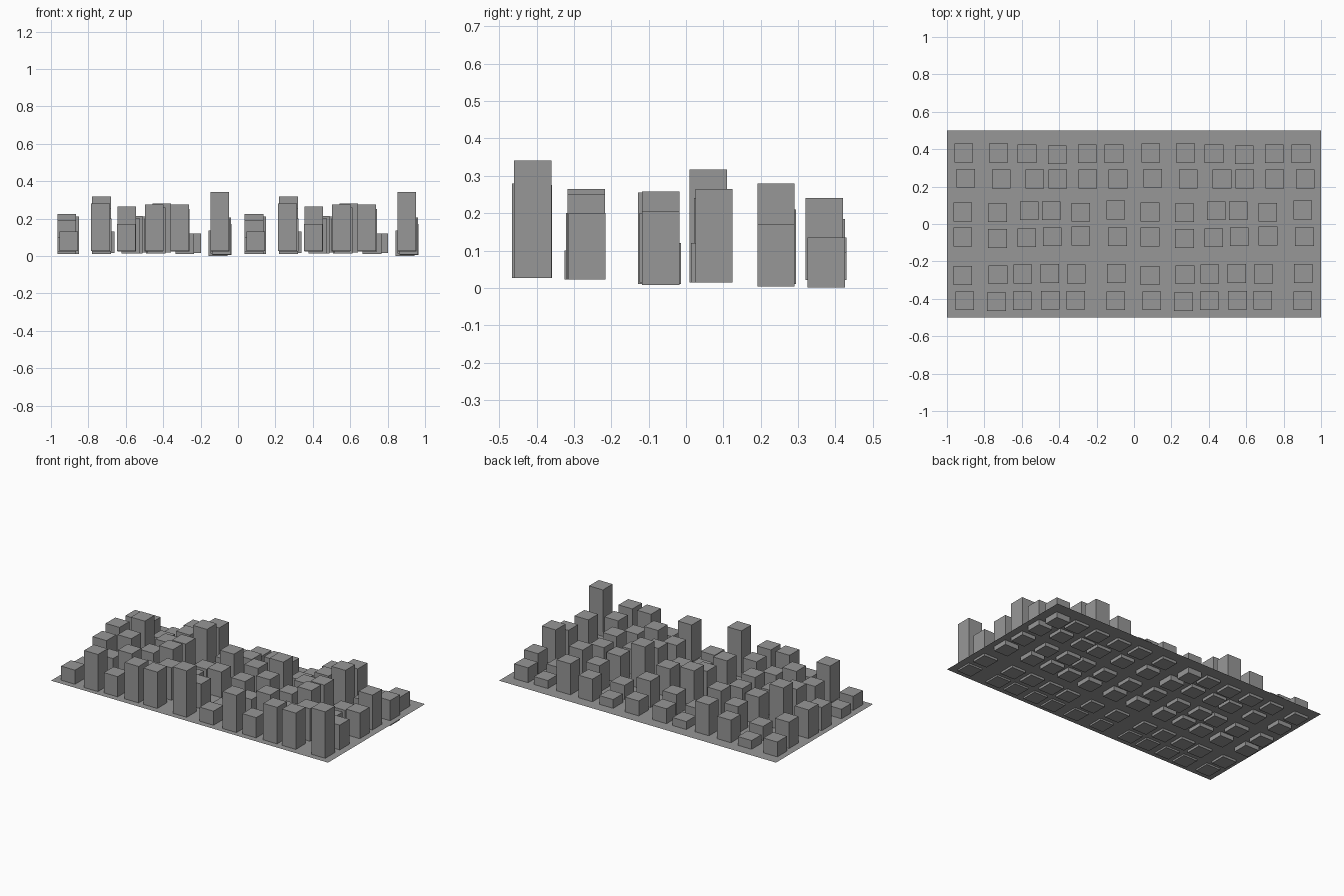
import bpy, bmesh

if "Cube" in bpy.data.objects:
    bpy.data.objects.remove(bpy.data.objects["Cube"])

PLATE_Z = 0.038   # ground plate height; blocks poke slightly through it
W = 0.10          # block footprint

# One city tile, row by row from back to front: (y, bottoms, x positions, tops)
ROWS = [
    (0.375, (.025, .025, .025, .025, .025, .005),
     (-.91, -.725, -.572, -.41, -.25, -.107), (.135, .095, .185, .24, .09, .135)),
    (0.241, (.015, .02, .023, .023, .02, .008),
     (-.90, -.71, -.53, -.408, -.248, -.085), (.21, .13, .21, .28, .12, .17)),
    (0.067, (.018,) * 6,
     (-.915, -.73, -.56, -.442, -.285, -.097), (.225, .317, .215, .24, .12, .265)),
    (-0.07, (.014, .014, .018, .018, .014, .012),
     (-.915, -.73, -.573, -.437, -.284, -.088), (.19, .255, .20, .258, .12, .205)),
    (-0.265, (.027,) * 6,
     (-.915, -.727, -.595, -.45, -.308, -.095), (.10, .20, .264, .20, .25, .20)),
    (-0.41, (.031,) * 6,
     (-.905, -.735, -.597, -.447, -.312, -.098), (.13, .28, .17, .276, .275, .341)),
]
# Small y shifts that stagger the blocks within each row
SHIFT = [(.005, .005, 0, -.005, 0, 0), (.004, 0, 0, 0, 0, 0),
         (-.003, -.007, .004, .004, -.004, .008), (0, -.008, -.004, .002, .006, .002),
         (-.01, -.006, -.002, .0, -.002, .0), (0, -.006, 0, .002, .002, 0)]

# Dark grey material shared by all parts
grey = bpy.data.materials.new("dark_grey")
grey.diffuse_color = (0.31, 0.31, 0.31, 1)
grey.use_nodes = True
grey.node_tree.nodes["Principled BSDF"].inputs["Base Color"].default_value = grey.diffuse_color


def make_object(name, bm):
    mesh = bpy.data.meshes.new(name)
    bm.to_mesh(mesh)
    bm.free()
    mesh.materials.append(grey)
    obj = bpy.data.objects.new(name, mesh)
    bpy.context.collection.objects.link(obj)
    return obj


def add_block(bm, x, y, bottom, top):
    verts = bmesh.ops.create_cube(bm, size=1)["verts"]
    bmesh.ops.scale(bm, verts=verts, vec=(W, W, top - bottom))
    bmesh.ops.translate(bm, verts=verts, vec=(x, y, (top + bottom) / 2))


# Flat ground plate, one square per tile
bm = bmesh.new()
bmesh.ops.create_grid(bm, x_segments=2, y_segments=1, size=1)
bmesh.ops.scale(bm, verts=bm.verts, vec=(1, 0.5, 1))
bmesh.ops.translate(bm, verts=bm.verts, vec=(0, 0, PLATE_Z))
make_object("ground_plate", bm)

# Buildings of one tile
bm = bmesh.new()
for (y, bottoms, xs, tops), shifts in zip(ROWS, SHIFT):
    for x, b, t, dy in zip(xs, bottoms, tops, shifts):
        add_block(bm, x, y + dy, b - .004, t)
left = make_object("left_tile_buildings", bm)

# The right tile repeats the left one
right = bpy.data.objects.new("right_tile_buildings", left.data)
right.location.x = 1
bpy.context.collection.objects.link(right)
